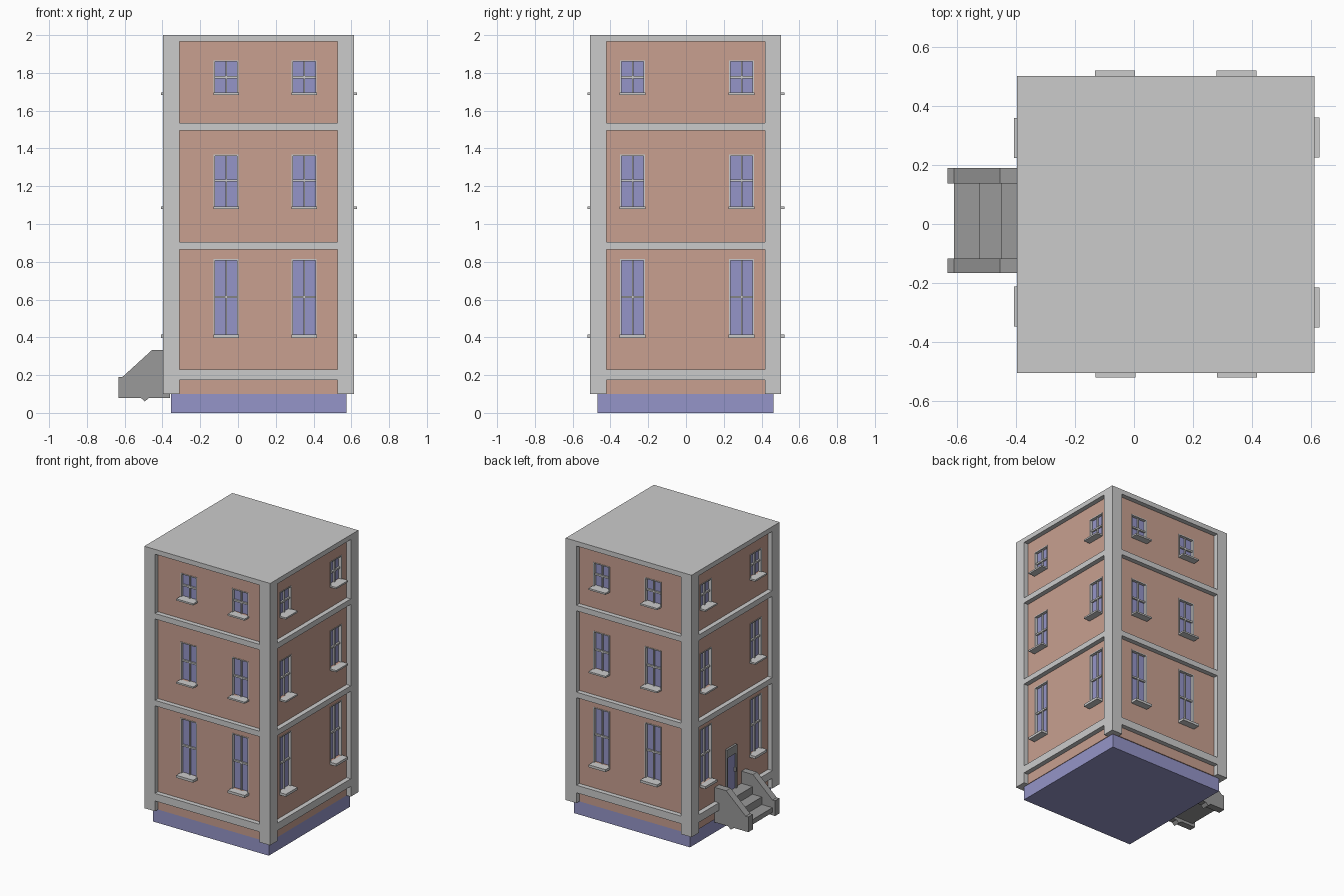
import bpy, bmesh

if "Cube" in bpy.data.objects:
    bpy.data.objects.remove(bpy.data.objects["Cube"])

X0, X1, Y0, Y1 = -0.397, 0.613, -0.507, 0.503   # outer faces of the trim
POST, RECESS = 0.086, 0.034


def material(name, rgb):
    m = bpy.data.materials.new(name)
    m.diffuse_color = (*rgb, 1)
    m.use_nodes = True
    m.node_tree.nodes["Principled BSDF"].inputs["Base Color"].default_value = m.diffuse_color
    return m


BRICK = material("brick", (0.58, 0.35, 0.28))
BLUE = material("blue", (0.30, 0.30, 0.58))
DARK = material("dark_stone", (0.32, 0.32, 0.32))


def finish(name, bm, mat=None):
    bmesh.ops.recalc_face_normals(bm, faces=bm.faces)
    me = bpy.data.meshes.new(name)
    bm.to_mesh(me)
    bm.free()
    ob = bpy.data.objects.new(name, me)
    bpy.context.collection.objects.link(ob)
    if mat:
        me.materials.append(mat)
    return ob


def boxes(name, specs, mat=None):
    """One object from (x0, x1, y0, y1, z0, z1) boxes."""
    bm = bmesh.new()
    for a, b, c, d, e, f in specs:
        for v in bmesh.ops.create_cube(bm, size=1)["verts"]:
            v.co = (b if v.co.x > 0 else a, d if v.co.y > 0 else c, f if v.co.z > 0 else e)
    return finish(name, bm, mat)


def on_side(side, u0, u1, d0, d1, z0, z1):
    """Box along a facade: u runs along it, d is outward from the trim face."""
    if side == "front":
        return (u0, u1, Y0 - d1, Y0 - d0, z0, z1)
    if side == "back":
        return (u0, u1, Y1 + d0, Y1 + d1, z0, z1)
    if side == "right":
        return (X1 + d0, X1 + d1, u0, u1, z0, z1)
    return (X0 - d1, X0 - d0, u0, u1, z0, z1)


# Base, roof and corner posts
boxes("base", [(-0.356, 0.575, -0.468, 0.463, 0, 0.1)], BLUE)
boxes("roof_slab", [(X0, X1, Y0, Y1, 1.965, 2)])
boxes("corner_posts", [(x, x + POST, y, y + POST, 0.1, 1.965)
                       for x in (X0, X1 - POST) for y in (Y0, Y1 - POST)])

# Floor bands, windows and sills on each facade
BANDS = [(0.175, 0.23), (0.865, 0.905), (1.495, 1.535)]
FLOORS = [(0.415, 0.815, 0.614, 0.018), (1.092, 1.367, 1.23, 0.012), (1.695, 1.866, 1.777, 0.012)]
SIDES = {"front": ((-0.063, 0.350), 0.014), "back": ((-0.065, 0.349), 0.018),
         "right": ((-0.283, 0.294), 0.017), "left": ((-0.280, 0.292), 0.011)}
W = 0.066                                        # half window width
bands, holes, frames, glass, sills = [], [], [], [], []
for side, (centres, out) in SIDES.items():
    lo, hi = (X0, X1) if side in ("front", "back") else (Y0, Y1)
    for z0, z1 in BANDS:
        bands.append(on_side(side, lo + POST, hi - POST, -RECESS - 0.01, 0, z0, z1))
    for c in centres:
        for z0, z1, bar, sill in FLOORS:
            def add(group, *b):
                group.append(on_side(side, *b))
            add(holes, c - W, c + W, -RECESS - 0.025, -RECESS + 0.02, z0, z1)
            add(glass, c - W, c + W, -RECESS - 0.03, -RECESS - 0.018, z0, z1)
            add(sills, c - W - 0.002, c + W + 0.002, -RECESS - 0.02, out, z0 - sill, z0)
            d = (-RECESS - 0.02, -RECESS + 0.003)
            add(frames, c - W, c - W + 0.007, *d, z0, z1)
            add(frames, c + W - 0.007, c + W, *d, z0, z1)
            add(frames, c - W, c + W, *d, z1 - 0.007, z1)
            m = (-RECESS - 0.02, -RECESS - 0.006)
            add(frames, c - 0.004, c + 0.004, *m, z0, z1)
            add(frames, c - W, c + W, *m, bar - 0.006, bar + 0.006)
boxes("floor_bands", bands)
boxes("window_frames", frames)
boxes("window_glass", glass, BLUE)
boxes("window_sills", sills)

# Brick walls with window recesses
walls = boxes("brick_walls", [(X0 + RECESS, X1 - RECESS, Y0 + RECESS, Y1 - RECESS, 0.1, 1.97)], BRICK)
cutter = boxes("window_cutter", holes, BRICK)
cutter.hide_render = True
cutter.hide_viewport = True
mod = walls.modifiers.new("windows", "BOOLEAN")
mod.operation, mod.object, mod.solver = "DIFFERENCE", cutter, "EXACT"

# Door with surround, transom panel and handle
DY = 0.01
wall = -RECESS
boxes("door_surround", [on_side("left", *b) for b in (
    (DY - 0.058, DY - 0.046, wall - 0.01, wall + 0.015, 0.23, 0.56),
    (DY + 0.046, DY + 0.058, wall - 0.01, wall + 0.015, 0.23, 0.56),
    (DY - 0.046, DY + 0.046, wall - 0.01, wall + 0.015, 0.50, 0.56))], DARK)
boxes("door", [on_side("left", DY - 0.046, DY + 0.046, wall - 0.01, wall + 0.005, 0.23, 0.50)], BLUE)
boxes("door_handle", [on_side("left", DY - 0.042, DY - 0.032, wall, wall + 0.022, 0.37, 0.40)], DARK)


# Entrance stairs
def profile(name, pts, y0, y1, mat):
    bm = bmesh.new()
    face = bm.faces.new([bm.verts.new((x, y0, z)) for x, z in pts])
    ext = bmesh.ops.extrude_face_region(bm, geom=[face])["geom"]
    bmesh.ops.translate(bm, vec=(0, y1 - y0, 0),
                        verts=[v for v in ext if isinstance(v, bmesh.types.BMVert)])
    return finish(name, bm, mat)


cheek = [(-0.633, 0.08), (-0.633, 0.19), (-0.612, 0.19), (-0.455, 0.333), (-0.36, 0.333),
         (-0.36, 0.08), (-0.472, 0.08), (-0.493, 0.06), (-0.515, 0.08)]
profile("stair_wall_left", cheek, 0.138, 0.19, DARK)
profile("stair_wall_right", cheek, -0.166, -0.117, DARK)
steps = [(-0.612, 0.1), (-0.612, 0.135), (-0.527, 0.135), (-0.527, 0.19), (-0.452, 0.19),
         (-0.452, 0.245), (-0.36, 0.245), (-0.36, 0.1)]
profile("steps", steps, -0.117, 0.138, DARK)
